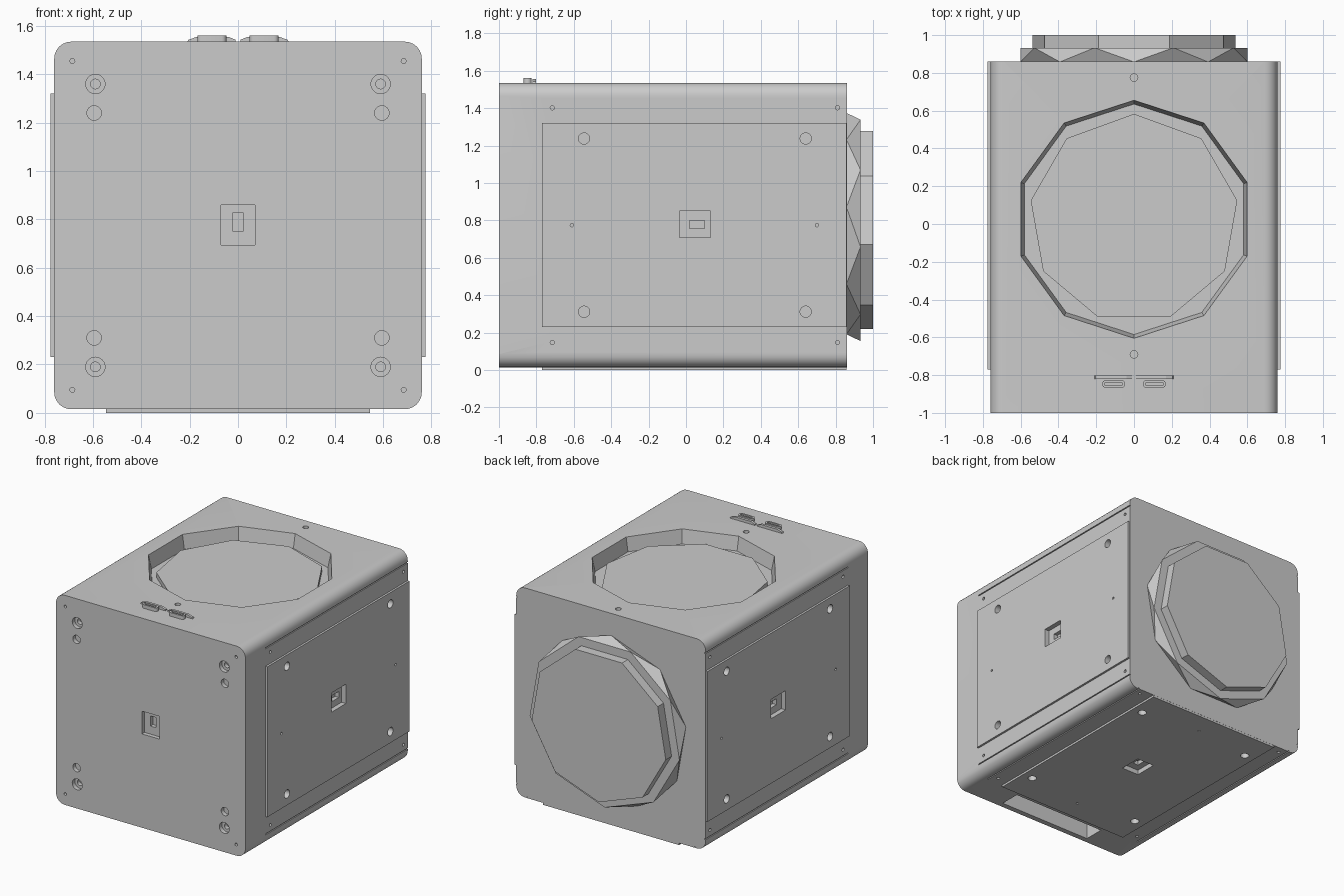
import bpy, bmesh, math
from mathutils import Matrix, Vector

if "Cube" in bpy.data.objects:
    bpy.data.objects.remove(bpy.data.objects["Cube"], do_unlink=True)

grey = bpy.data.materials.new("plain_grey")
grey.use_nodes = True
grey.diffuse_color = (0.6, 0.6, 0.6, 1)
grey.node_tree.nodes["Principled BSDF"].inputs["Base Color"].default_value = (0.6, 0.6, 0.6, 1)

HALF, FRONT, BACK, MID = 0.76, -1.0, 0.86, 0.775
X, Y, Z = Vector((1, 0, 0)), Vector((0, 1, 0)), Vector((0, 0, 1))


def frame(u, v, n, origin):
    """Local axes of one cabinet face: u and v along it, n outward."""
    m = Matrix((u, v, n)).transposed().to_4x4()
    m.translation = origin
    return m


front = frame(X, Z, -Y, (0, FRONT, MID))
back = frame(-X, Z, Y, (0, BACK, 0.765))
top = frame(X, Y, Z, (0, 0, MID + HALF))
right = frame(Y, Z, X, (HALF, 0, MID))
left = frame(Y, -Z, -X, (-HALF, 0, MID))
bottom = frame(Y, X, -Z, (0, 0, MID - HALF))


def loft(bm, f, rings):
    """Closed solid through rings of equal point count."""
    loops = [[bm.verts.new(f @ Vector(p)) for p in ring] for ring in rings]
    count = len(loops[0])
    bm.faces.new(loops[0][::-1])
    bm.faces.new(loops[-1])
    for a, b in zip(loops, loops[1:]):
        for i in range(count):
            j = (i + 1) % count
            bm.faces.new((a[i], a[j], b[j], b[i]))


def ring(u, v, r, n, sides, turn=90):
    angles = [math.radians(turn + 360 * i / sides) for i in range(sides)]
    return [(u + r * math.cos(a), v + r * math.sin(a), n) for a in angles]


def block(bm, f, u0, u1, v0, v1, n0, n1):
    loft(bm, f, [[(u0, v0, n), (u1, v0, n), (u1, v1, n), (u0, v1, n)] for n in (n0, n1)])


def hole(bm, f, u, v, r, depth):
    loft(bm, f, [ring(u, v, r, -depth, 24), ring(u, v, r, 0.03, 24)])


def finish(name, bm, smooth=True):
    bmesh.ops.recalc_face_normals(bm, faces=bm.faces)
    mesh = bpy.data.meshes.new(name)
    bm.to_mesh(mesh)
    bm.free()
    mesh.materials.append(grey)
    ob = bpy.data.objects.new(name, mesh)
    bpy.context.collection.objects.link(ob)
    if smooth:
        soften(ob)
    return ob


def activate(ob):
    bpy.ops.object.select_all(action="DESELECT")
    ob.select_set(True)
    bpy.context.view_layer.objects.active = ob


def soften(ob):
    activate(ob)
    bpy.ops.object.shade_smooth_by_angle(angle=math.radians(30))


def carve(ob, cutters):
    for cutter in cutters:
        mod = ob.modifiers.new("carve", "BOOLEAN")
        mod.operation = "DIFFERENCE"
        mod.solver = "EXACT"
        mod.object = cutter
        activate(ob)
        bpy.ops.object.modifier_apply(modifier=mod.name)
    soften(ob)


# Cutters: shallow recesses first, then the deeper pockets inside them
shallow, deep = bmesh.new(), bmesh.new()

# Front face holes and latch recess
for s in (-1, 1):
    for t in (-1, 1):
        hole(shallow, front, s * 0.59, t * 0.585, 0.04, 0.03)
        hole(deep, front, s * 0.59, t * 0.585, 0.02, 0.06)
        hole(shallow, front, s * 0.595, t * 0.465, 0.03, 0.03)
        hole(shallow, front, s * 0.685, t * 0.68, 0.01, 0.02)
block(shallow, front, -0.07, 0.07, -0.08, 0.085, -0.03, 0.03)
block(deep, front, -0.023, 0.023, -0.022, 0.052, -0.06, 0.03)

# Panel faces: screw holes, latch recess and long grooves
for f in (right, left, bottom):
    for t in (-1, 1):
        for u in (-0.545, 0.64):
            hole(shallow, f, u, t * 0.463, 0.03, 0.03)
        for u in (-0.715, 0.81):
            hole(shallow, f, u, t * 0.627, 0.011, 0.02)
        block(shallow, f, -0.77, 0.9, t * 0.675 - 0.004, t * 0.675 + 0.004, -0.008, 0.03)
    for u in (-0.61, 0.7):
        hole(shallow, f, u, 0, 0.009, 0.02)
    block(shallow, f, -0.035, 0.13, -0.065, 0.075, -0.02, 0.03)
    block(deep, f, 0.02, 0.098, -0.018, 0.025, -0.05, 0.03)

# Finger slot under the front edge
block(deep, bottom, -0.96, -0.81, -0.38, 0.38, -0.2, 0.03)

# Ten-sided opening and screw holes on top
loft(shallow, top, [ring(0, 0.025, 0.61, -0.1, 10), ring(0, 0.025, 0.63, 0, 10),
                    ring(0, 0.025, 0.63, 0.05, 10)])
for v in (0.775, -0.69):
    hole(shallow, top, 0, v, 0.02, 0.03)

cutters = [finish("shallow_cutter", shallow), finish("deep_cutter", deep)]

# Cabinet with rounded long edges
bm = bmesh.new()
block(bm, front, -HALF, HALF, -HALF, HALF, FRONT - BACK, 0)
long_edges = [e for e in bm.edges if abs(e.verts[0].co.y - e.verts[1].co.y) > 1]
bmesh.ops.bevel(bm, geom=long_edges, offset=0.07, segments=6, profile=0.5, affect="EDGES")
carve(finish("cabinet", bm), cutters)

# Raised access panels
for name, f in (("right_panel", right), ("left_panel", left), ("bottom_panel", bottom)):
    bm = bmesh.new()
    block(bm, f, -0.77, 0.859, -0.545, 0.545, -0.0005, 0.015)
    carve(finish(name, bm), cutters)

for cutter in cutters:
    bpy.data.objects.remove(cutter, do_unlink=True)

# Faceted flange on the back: two nine-sided rings, twisted half a step
bm = bmesh.new()
loft(bm, back, [ring(0, 0, 0.61, -0.002, 9, 90), ring(0, 0, 0.61, 0.073, 9, 110)])
bmesh.ops.triangulate(bm, faces=[f for f in bm.faces if len(f.verts) == 4])
finish("back_flange", bm, smooth=False)

# Nine-sided discs on the back and sunk in the top
bm = bmesh.new()
loft(bm, back, [ring(0, 0, 0.546, n, 9, -90) for n in (0.07, 0.14)])
finish("back_disc", bm, smooth=False)
bm = bmesh.new()
loft(bm, top, [ring(0, 0.028, 0.555, n, 9, 90) for n in (-0.102, -0.065)])
finish("top_disc", bm, smooth=False)

# Pair of sockets with tapered tabs near the front of the top
for name, s in (("right_socket", 1), ("left_socket", -1)):
    bm = bmesh.new()
    loft(bm, top, [[(s * u, v, n) for u, n in
                    ((0.01, -0.002), (0.21, -0.002), (0.205, 0.008), (0.17, 0.02), (0.04, 0.02), (0.01, 0.008))]
                   for v in (-0.82, -0.802)])
    finish(name + "_tab", bm, smooth=False)

    bm = bmesh.new()
    block(bm, top, s * 0.108 - 0.06, s * 0.108 + 0.06, -0.868, -0.826, -0.002, 0.026)
    upright = [e for e in bm.edges if abs(e.verts[0].co.z - e.verts[1].co.z) > 0.01]
    bmesh.ops.bevel(bm, geom=upright, offset=0.019, segments=4, profile=0.5, affect="EDGES")
    shell = finish(name, bm)
    bm = bmesh.new()
    block(bm, top, s * 0.108 - 0.045, s * 0.108 + 0.045, -0.855, -0.839, 0.005, 0.05)
    slot = finish("slot_cutter", bm)
    carve(shell, [slot])
    bpy.data.objects.remove(slot, do_unlink=True)
